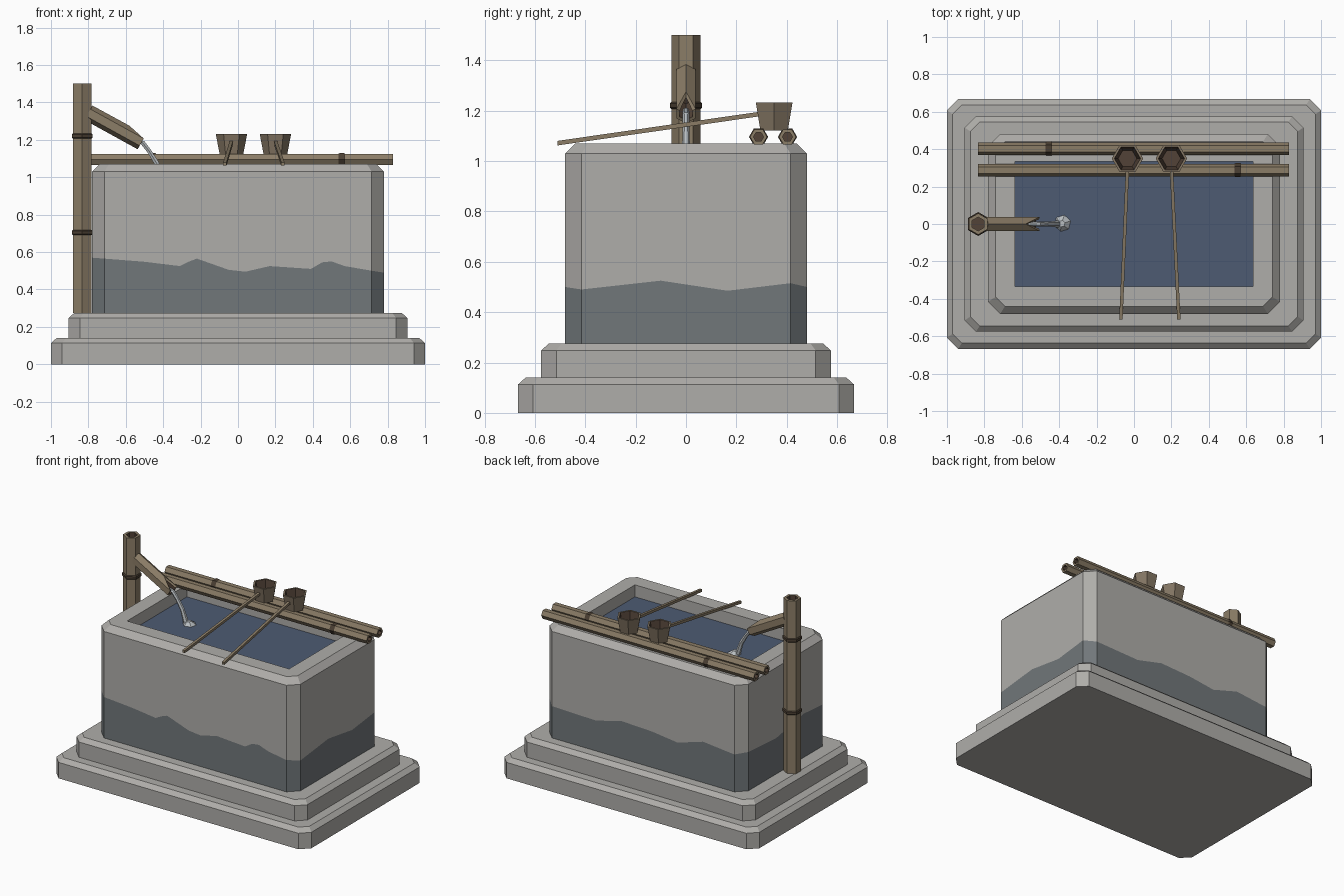
import bpy, bmesh
from math import cos, sin, pi
from mathutils import Vector

if "Cube" in bpy.data.objects:
    bpy.data.objects.remove(bpy.data.objects["Cube"])


def material(name, rgb):
    m = bpy.data.materials.new(name)
    m.use_nodes = True
    m.diffuse_color = (*rgb, 1)
    m.node_tree.nodes["Principled BSDF"].inputs["Base Color"].default_value = (*rgb, 1)
    return m


STONE = material("grey stone", (.43, .42, .40))
DAMP = material("damp stone", (.165, .185, .195))
BAMBOO = material("dry bamboo", (.26, .205, .135))
BAND = material("dark band", (.07, .05, .033))
HOLLOW = material("hollow brown", (.085, .055, .038))
WOOD = material("ladle wood", (.23, .18, .125))
WATER = material("pool water", (.075, .105, .17))
SPRAY = material("falling water", (.48, .51, .53))


def loft(name, rings, mats, start=None, end=None):
    """Skin closed rings; mats gives one material per strip, start and end cap it."""
    me = bpy.data.meshes.new(name)
    ob = bpy.data.objects.new(name, me)
    bpy.context.collection.objects.link(ob)
    used = []

    def slot(m):
        if m not in used:
            used.append(m)
            me.materials.append(m)
        return used.index(m)

    bm = bmesh.new()
    loops = [[bm.verts.new(p) for p in ring] for ring in rings]
    for a, b, m in zip(loops, loops[1:], mats):
        for i in range(len(a)):
            j = (i + 1) % len(a)
            bm.faces.new((a[i], a[j], b[j], b[i])).material_index = slot(m)
    if start:
        bm.faces.new(loops[0][::-1]).material_index = slot(start)
    if end:
        bm.faces.new(loops[-1]).material_index = slot(end)
    bmesh.ops.remove_doubles(bm, verts=bm.verts, dist=1e-5)
    bm.to_mesh(me)
    bm.free()
    return ob


def octagon(hx, hy, c, z):
    """Rectangle with cut corners, counter-clockwise from the front left corner."""
    return [Vector((x, y, z)) for x, y in (
        (c - hx, -hy), (hx - c, -hy), (hx, c - hy), (hx, hy - c),
        (hx - c, hy), (c - hx, hy), (-hx, hy - c), (-hx, c - hy))]


def hexagon(centre, axis, side, r):
    """Six points around axis, the first one pointing towards side."""
    u = Vector(side).normalized()
    v = Vector(axis).normalized().cross(u)
    return [Vector(centre) + r * (cos(k * pi / 3) * u + sin(k * pi / 3) * v) for k in range(6)]


def bamboo(name, a, b, side, r, hole, depth=.08):
    """Hexagonal cane, hollow at both ends."""
    a, b = Vector(a), Vector(b)
    d = (b - a).normalized()
    stops = [(a + d * depth, hole), (a, hole), (a, r), (b, r), (b, hole), (b - d * depth, hole)]
    return loft(name, [hexagon(p, d, side, q) for p, q in stops],
                [HOLLOW, BAMBOO, BAMBOO, BAMBOO, HOLLOW], HOLLOW, HOLLOW)


def band(name, centre, axis, side, r, width):
    """Raised node around a cane."""
    c, d = Vector(centre), Vector(axis)
    stops = [(-.5, r - .006), (-.3, r), (.3, r), (.5, r - .006)]
    return loft(name, [hexagon(c + d * width * t, d, side, q) for t, q in stops],
                [BAND] * 3, BAND, BAND)


# Stepped plinth
for name, hx, hy, z0, z1 in (("lower_step", 1, .667, 0, .14), ("upper_step", .905, .575, .14, .275)):
    loft(name, [octagon(hx, hy, .06, z0), octagon(hx, hy, .06, z1 - .027),
                octagon(hx - .03, hy - .03, .05, z1)], [STONE] * 2, STONE, STONE)

# Trough walls with a wavy damp line: (position along the side, height)
HX, HY, CUT, FOOT, SHOULDER, TOP, POOL = .78, .48, .065, .275, 1.03, 1.07, .985
fx, fy = HX - CUT, HY - CUT
front = [(-fx, .565), (-.5, .548), (-.31, .525), (-.26, .55), (-.22, .565), (-.05, .505), (.04, .495),
         (.17, .525), (.39, .51), (.45, .545), (.5, .55), (.57, .525), (fx, .5)]
right = [(-fy, .49), (-.1, .525), (.165, .485), (fy, .515)]
back = [(fx, .5), (.37, .49), (.17, .54), (-.07, .53), (-.27, .505), (-.47, .565), (-fx, .54)]
left = [(fy, .55), (.1, .53), (-.2, .585), (-fy, .57)]
line = ([Vector((x, -HY, z)) for x, z in front] + [Vector((HX, y, z)) for y, z in right]
        + [Vector((x, HY, z)) for x, z in back] + [Vector((-HX, y, z)) for y, z in left])
loft("trough_walls", [[Vector((p.x, p.y, FOOT)) for p in line], line,
                      [Vector((p.x, p.y, SHOULDER)) for p in line]], [DAMP, STONE])
loft("trough_rim", [octagon(HX, HY, CUT, SHOULDER), octagon(HX - .04, HY - .04, .05, TOP),
                    octagon(.635, .335, 0, TOP), octagon(.635, .335, 0, POOL - .01)], [STONE] * 3)
loft("pool", [octagon(.635, .335, 0, POOL - .005), octagon(.635, .335, 0, POOL)],
     [WATER], WATER, WATER)

# Upright pipe
UP, Y = Vector((0, 0, 1)), Vector((0, 1, 0))
bamboo("upright_pipe", (-.833, 0, FOOT), (-.833, 0, 1.5), Y, .057, .037)
for z in (.705, 1.22):
    band("pipe_band", (-.833, 0, z), UP, Y, .064, .028)

# Slanted spout with its upper lip cut back
d, n = Vector((.872, 0, -.49)), Vector((.49, 0, .872))
root, tip = Vector((-.8, 0, 1.345)), Vector((-.515, 0, 1.188))
outer, inner = hexagon(tip, d, n, .044), hexagon(tip, d, n, .029)
outer[0] -= d * .1
inner[0] -= d * .08
loft("spout", [hexagon(root, d, n, .044), outer, inner, hexagon(tip - d * .13, d, n, .029)],
     [BAMBOO, BAMBOO, HOLLOW], BAMBOO, HOLLOW)

# Falling stream and its splash
path = [(-.57, 1.205, .012), (-.51, 1.185, .014), (-.475, 1.14, .013),
        (-.435, 1.075, .015), (-.405, POOL, .02)]
loft("water_stream", [hexagon((x, 0, z), (.6, 0, -.8), Y, r) for x, z, r in path],
     [SPRAY] * 4, SPRAY, SPRAY)
rim = hexagon((-.382, .004, POOL), UP, (1, .3, 0), .045)
loft("splash", [rim, [p.lerp(Vector((-.39, 0, POOL + .03)), .6) + UP * .005 for p in rim]],
     [SPRAY], SPRAY, SPRAY)

# Two canes laid across the trough
for name, y, ring_x in (("front_cane", .288, .555), ("back_cane", .403, -.455)):
    bamboo(name, (-.835, y, 1.096), (.83, y, 1.096), Y, .034, .02)
    band(name + "_band", (ring_x, y, 1.096), (1, 0, 0), Y, .038, .04)

# Two ladles resting on the canes
for name, x, end_x in (("left_ladle", .2, .24), ("right_ladle", -.035, -.07)):
    stops = [(1.122, .063), (1.232, .084), (1.232, .07), (1.135, .05)]
    loft(name + "_cup", [hexagon((x, .35, z), UP, (1, 0, 0), r) for z, r in stops],
         [WOOD, WOOD, HOLLOW], WOOD, HOLLOW)
    a, b = Vector((x, .295, 1.187)), Vector((end_x, -.51, 1.071))
    loft(name + "_handle", [[p + Vector(((i in (1, 2)) * .018 - .009, 0, (i > 1) * .018 - .009))
                             for i in range(4)] for p in (b, a)], [BAMBOO], BAMBOO, BAMBOO)

# Consistent outward faces on the closed parts
for ob in bpy.context.collection.objects:
    if ob.type == 'MESH' and ob.name not in ("trough_walls", "trough_rim"):
        bm = bmesh.new()
        bm.from_mesh(ob.data)
        bmesh.ops.recalc_face_normals(bm, faces=bm.faces)
        bm.to_mesh(ob.data)
        bm.free()
